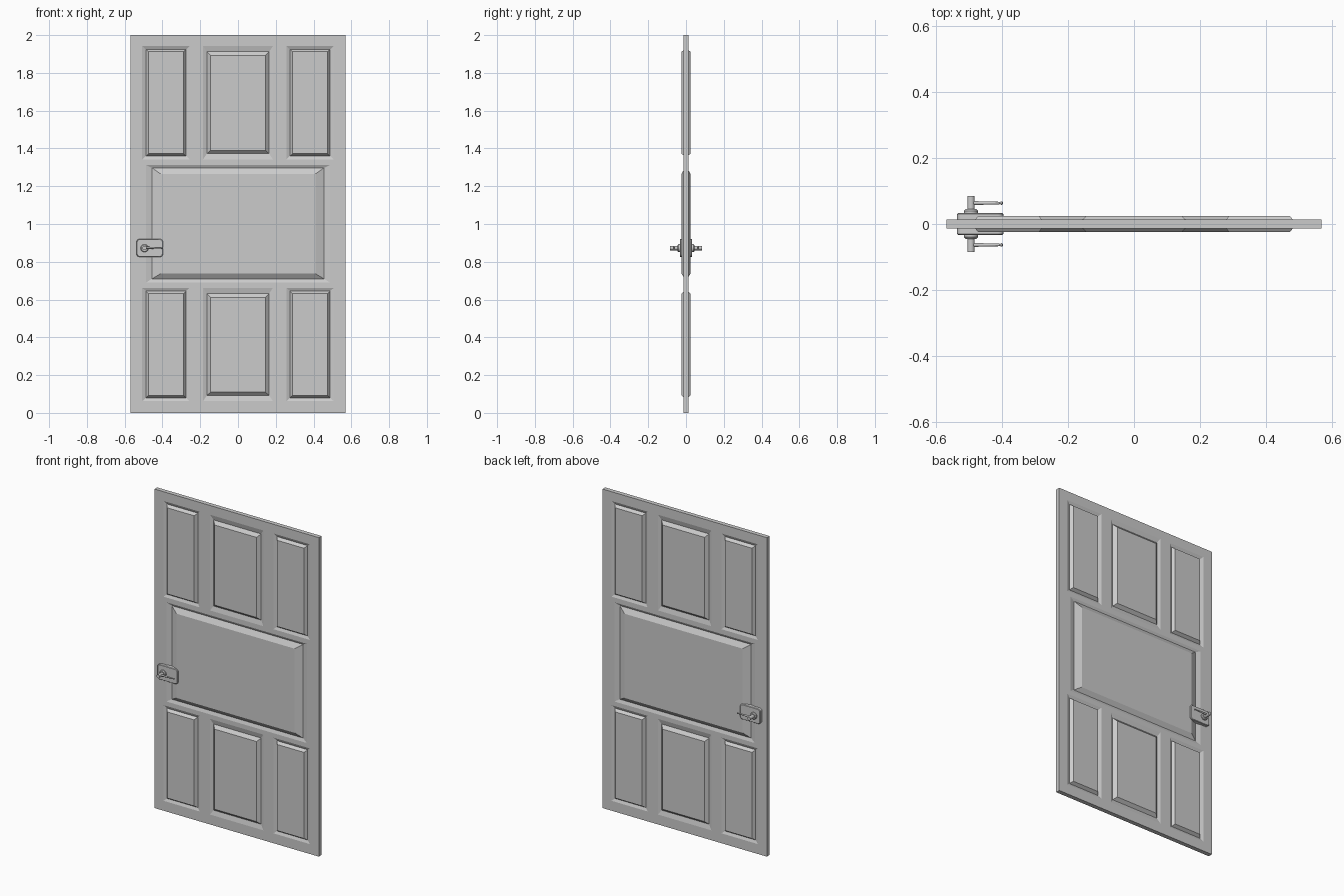
import bpy, bmesh, math
from mathutils import Matrix, Vector

if "Cube" in bpy.data.objects:
    bpy.data.objects.remove(bpy.data.objects["Cube"])

W, H = 0.57, 2.0
FACE, GROOVE, RAISED = 0.0136, 0.006, 0.024   # half depths of slab, groove, raised field


def finish(bm, name, smooth=False, bevel=0):
    bmesh.ops.remove_doubles(bm, verts=bm.verts, dist=1e-5)
    bmesh.ops.recalc_face_normals(bm, faces=bm.faces)
    me = bpy.data.meshes.new(name)
    bm.to_mesh(me)
    bm.free()
    ob = bpy.data.objects.new(name, me)
    bpy.context.collection.objects.link(ob)
    if bevel:
        b = ob.modifiers.new("bevel", 'BEVEL')
        b.width, b.segments = bevel, 2
    # both faces of the door are the same
    m = ob.modifiers.new("mirror", 'MIRROR')
    m.use_axis = (False, True, False)
    m.merge_threshold = 1e-5
    if smooth:
        bpy.context.view_layer.objects.active = ob
        ob.select_set(True)
        bpy.ops.object.shade_smooth_by_angle(angle=math.radians(35))
        ob.select_set(False)
    return ob


def lathe(name, profile, origin, axis, n=20):
    # profile of (radius, distance along axis)
    bm = bmesh.new()
    rot = Vector((0, 0, 1)).rotation_difference(Vector(axis)).to_matrix().to_4x4()
    mat = Matrix.Translation(origin) @ rot
    rings = [[bm.verts.new(mat @ Vector((r * math.cos(2 * math.pi * i / n),
                                         r * math.sin(2 * math.pi * i / n), d)))
              for i in range(n)] for r, d in profile]
    for a, b in zip(rings, rings[1:]):
        for i in range(n):
            bm.faces.new((a[i], a[(i + 1) % n], b[(i + 1) % n], b[i]))
    bm.faces.new(rings[0])
    bm.faces.new(rings[-1])
    return finish(bm, name, smooth=True)


# panels: each is outer edge, groove bottom and raised field as (x0, x1, z0, z1)
panels = []
for dz in (0, -1.28):
    z0, z1 = 1.342 + dz, 1.942 + dz
    panels.append([(-0.185, 0.185, z0, z1),
                   (-0.165, 0.165, z0 + 0.03, z1 - 0.03),
                   (-0.145, 0.145, z0 + 0.048, z1 - 0.05)])
    for s in (-1, 1):
        rects = []
        for a, b, t in ((0.256, 0.507, 0), (0.274, 0.488, 0.017), (0.288, 0.474, 0.03)):
            x0, x1 = sorted((s * a, s * b))
            rects.append((x0, x1, z0 + t, z1 - t))
        panels.append(rects)
panels.append([(-0.487, 0.487, 0.69, 1.312),
               (-0.455, 0.455, 0.71, 1.297),
               (-0.41, 0.41, 0.737, 1.265)])

# door leaf: frame cells around the panels, then stepped panel rings
bm = bmesh.new()


def rect(x0, x1, z0, z1, y):
    return [bm.verts.new((x, -y, z)) for x, z in ((x0, z0), (x1, z0), (x1, z1), (x0, z1))]


def band(a, b):
    for i in range(4):
        bm.faces.new((a[i], a[(i + 1) % 4], b[(i + 1) % 4], b[i]))


xs = sorted({-W, W} | {x for p in panels for x in p[0][:2]})
zs = sorted({0, H} | {z for p in panels for z in p[0][2:]})
for x0, x1 in zip(xs, xs[1:]):
    for z0, z1 in zip(zs, zs[1:]):
        cx, cz = (x0 + x1) / 2, (z0 + z1) / 2
        if not any(p[0][0] < cx < p[0][1] and p[0][2] < cz < p[0][3] for p in panels):
            bm.faces.new(rect(x0, x1, z0, z1, FACE))
for outer, groove, field in panels:
    a, b, c = rect(*outer, FACE), rect(*groove, GROOVE), rect(*field, RAISED)
    band(a, b)
    band(b, c)
    bm.faces.new(c)
band(rect(-W, W, 0, H, 0), rect(-W, W, 0, H, FACE))
finish(bm, "door_leaf")

# lock plate with rounded corners
bm = bmesh.new()
cx, cz, hx, hz, r = -0.467, 0.873, 0.07, 0.047, 0.015
outline = []
for k, (sx, sz) in enumerate(((1, 1), (-1, 1), (-1, -1), (1, -1))):
    for j in range(5):
        t = math.pi / 2 * (k + j / 4)
        outline.append((cx + sx * (hx - r) + r * math.cos(t), cz + sz * (hz - r) + r * math.sin(t)))
loops = []
for y, k in ((0.008, 1), (0.030, 1), (0.033, 0.95)):
    loops.append([bm.verts.new((cx + (x - cx) * k, -y, cz + (z - cz) * k)) for x, z in outline])
n = len(outline)
for a, b in zip(loops, loops[1:]):
    for i in range(n):
        bm.faces.new((a[i], a[(i + 1) % n], b[(i + 1) % n], b[i]))
bm.faces.new(loops[0])
bm.faces.new(loops[-1])
finish(bm, "lock_plate", smooth=True)

# rosette, spindle and lever
hub = Vector((-0.495, 0, 0.872))
lathe("handle_rosette", [(0.021, 0.03), (0.021, 0.040), (0.017, 0.045)], hub, (0, -1, 0))
lathe("handle_spindle", [(0.011, 0.04), (0.011, 0.085)], hub, (0, -1, 0))
lathe("handle_lever", [(0.006, 0), (0.0055, 0.03), (0.004, 0.085), (0.003, 0.088),
                       (0.0055, 0.092), (0.0055, 0.094), (0.002, 0.097)],
      hub + Vector((0, -0.0636, 0.002)), (1, 0, 0), 14)
